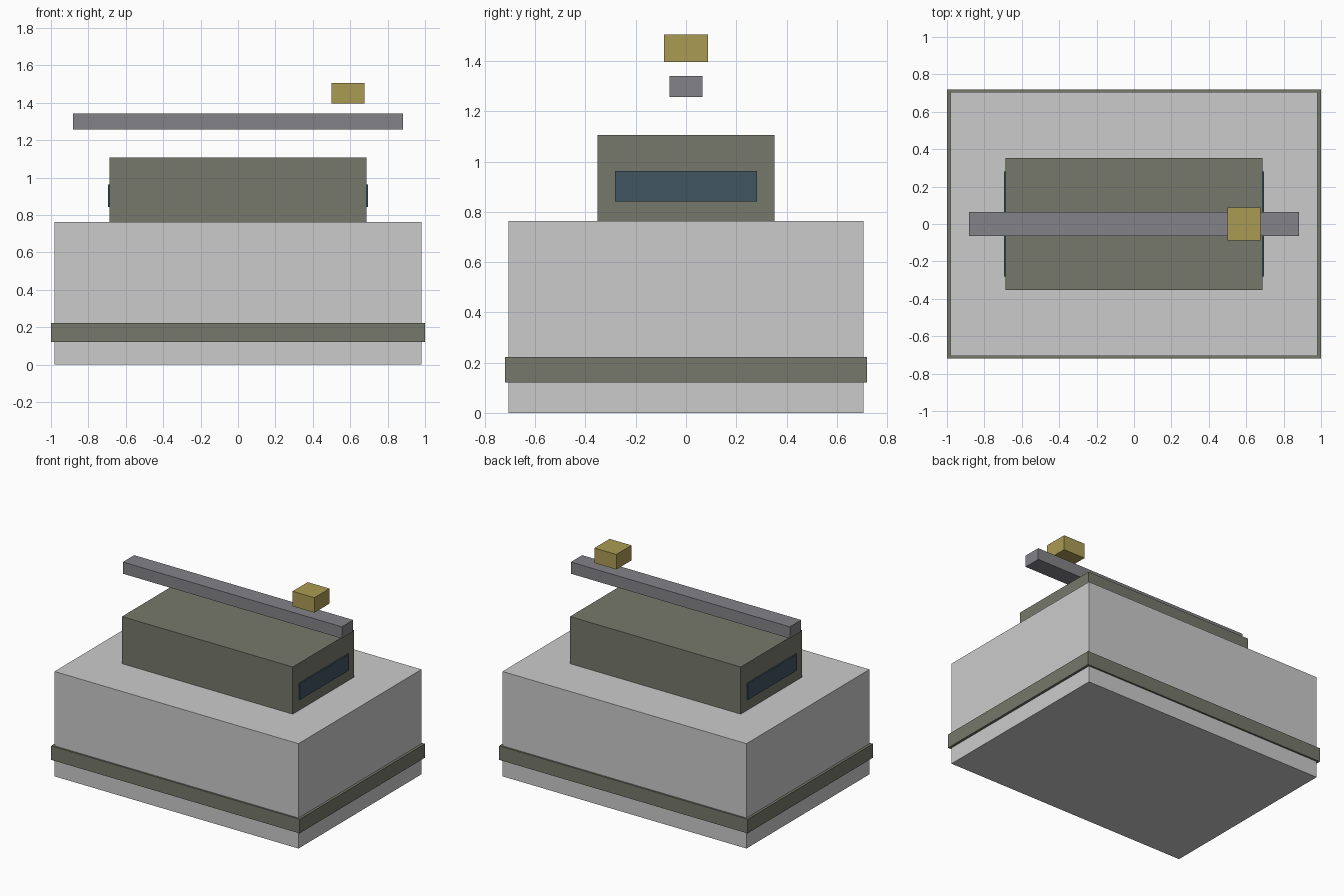
import bpy

if "Cube" in bpy.data.objects:
    bpy.data.objects.remove(bpy.data.objects["Cube"])


def material(name, rgb):
    m = bpy.data.materials.new(name)
    m.diffuse_color = (*rgb, 1)
    m.use_nodes = True
    m.node_tree.nodes["Principled BSDF"].inputs["Base Color"].default_value = m.diffuse_color
    return m


def box(name, center_x, half_x, half_y, z0, z1, mat=None):
    """Box centred on y = 0, spanning z0 to z1."""
    bpy.ops.mesh.primitive_cube_add(size=2, location=(center_x, 0, (z0 + z1) / 2))
    ob = bpy.context.object
    ob.name = name
    ob.scale = (half_x, half_y, (z1 - z0) / 2)
    bpy.ops.object.transform_apply(location=False, rotation=False, scale=True)
    if mat:
        ob.data.materials.append(mat)
    return ob


olive = material("olive", (0.18, 0.19, 0.15))
steel = material("steel", (0.23, 0.23, 0.25))
glass = material("dark_glass", (0.05, 0.09, 0.12))
brass = material("brass", (0.41, 0.33, 0.09))

# Main body and the band around its foot
box("body", 0, 0.982, 0.707, 0, 0.763)
box("base_band", 0, 1.0, 0.72, 0.12, 0.222, olive)

# Upper housing with a window panel at each end
box("upper_housing", 0, 0.687, 0.352, 0.763, 1.106, olive)
for side, label in ((-1, "left"), (1, "right")):
    box(f"{label}_window", side * 0.687, 0.009, 0.282, 0.842, 0.962, glass)

# Floating overhead beam and the small block above it
box("overhead_beam", 0, 0.881, 0.065, 1.256, 1.341, steel)
box("trolley_block", 0.588, 0.088, 0.087, 1.397, 1.506, brass)
